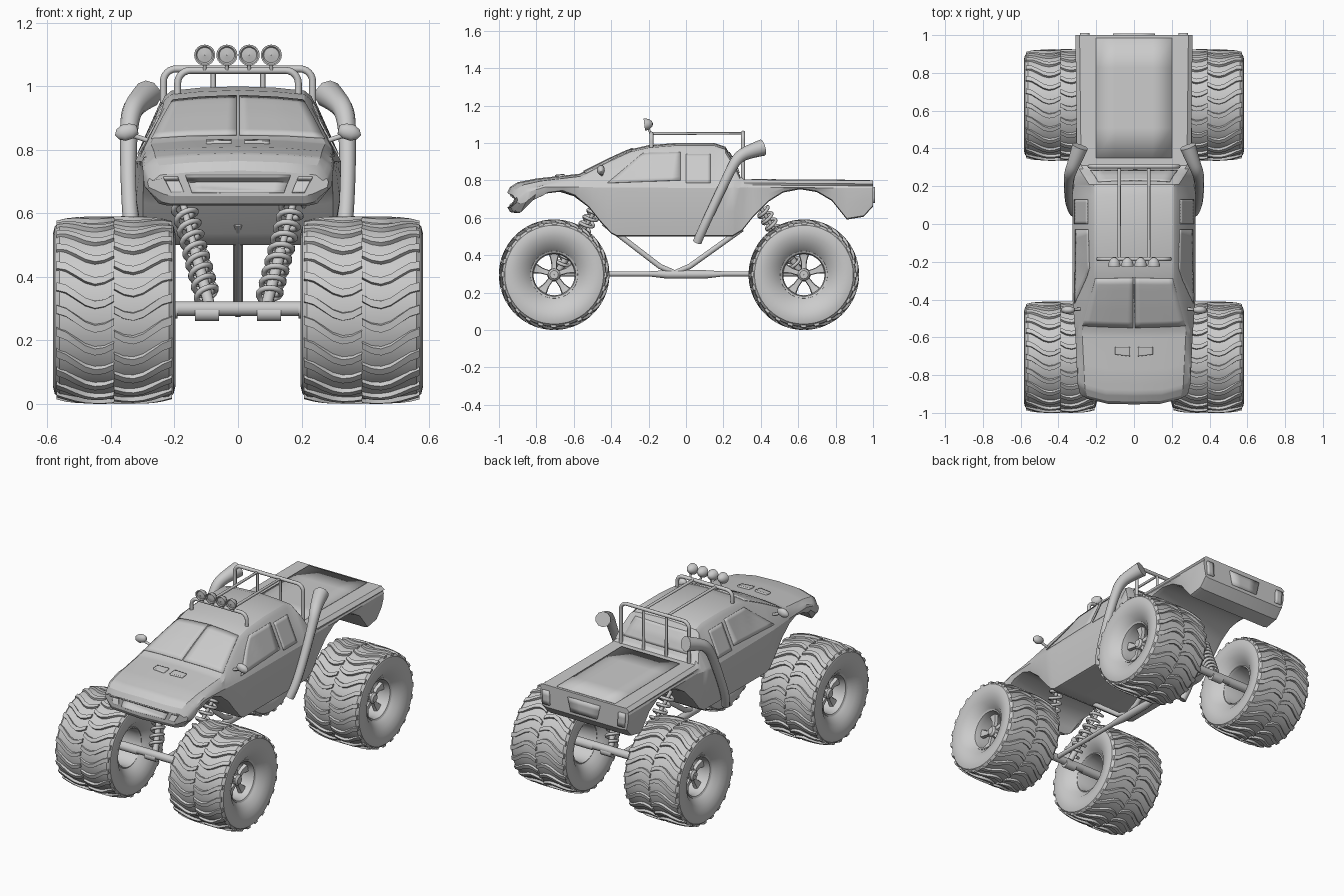
import bpy
from math import sin, cos, pi, radians
from mathutils import Vector
from mathutils.bvhtree import BVHTree

if "Cube" in bpy.data.objects:
    bpy.data.objects.remove(bpy.data.objects["Cube"])


def link(name, me, angle=35, loc=(0, 0, 0), rot=(0, 0, 0), scale=(1, 1, 1)):
    ob = bpy.data.objects.new(name, me)
    ob.location, ob.rotation_euler, ob.scale = loc, rot, scale
    bpy.context.collection.objects.link(ob)
    me.shade_smooth()
    me.set_sharp_from_angle(angle=radians(angle))
    return ob


def mesh(name, v, f):
    me = bpy.data.meshes.new(name)
    me.from_pydata(v, [], f)
    return me


def add(a, b):
    """Append geometry b to geometry a."""
    n = len(a[0])
    a[0].extend(b[0])
    a[1].extend([[i + n for i in f] for f in b[1]])


def loft(rings, closed=True, caps=False):
    n = len(rings[0])
    v = [p for r in rings for p in r]
    f = [[i * n + j, i * n + (j + 1) % n, (i + 1) * n + (j + 1) % n, (i + 1) * n + j]
         for i in range(len(rings) - 1) for j in range(n if closed else n - 1)]
    if caps:
        f += [list(range(n))[::-1], list(range(len(v) - n, len(v)))]
    return v, f


def revolve(profile, n=48):
    """Revolve (x, r) points around the x axis."""
    return loft([[(x, r * cos(2 * pi * k / n), r * sin(2 * pi * k / n)) for k in range(n)] for x, r in profile])


def tube(name, pts, r, radii=None, smooth=False, caps=True):
    cu = bpy.data.curves.new(name, 'CURVE')
    cu.dimensions, cu.bevel_depth, cu.bevel_resolution, cu.use_fill_caps = '3D', r, 3, caps
    sp = cu.splines.new('NURBS' if smooth else 'POLY')
    sp.points.add(len(pts) - 1)
    for i, p in enumerate(pts):
        sp.points[i].co = (*p, 1)
        sp.points[i].radius = radii[i] if radii else 1
    if smooth:
        sp.order_u, sp.use_endpoint_u, sp.resolution_u = 3, True, 6
    tmp = bpy.data.objects.new(name, cu)
    me = bpy.data.meshes.new_from_object(tmp)
    bpy.data.objects.remove(tmp)
    return link(name, me, 50)


def lerp(t, y):
    for (a, p), (b, q) in zip(t, t[1:]):
        if y <= b:
            k = max(0, (y - a) / (b - a))
            return p + (q - p) * k
    return t[-1][1]


# Body shell: lofted cross-sections, wheel arches come from the bottom line
TOP = [(-.955, .735), (-.94, .765), (-.9, .79), (-.8, .81), (-.57, .835), (-.42, .91), (-.3, .965), (-.2, .988),
       (-.05, 1), (.15, 1), (.21, .98), (.26, .9), (.29, .82), (.31, .803), (1, .798)]
BOT = [(-.955, .655), (-.94, .63), (-.91, .625), (-.85, .69), (-.77, .73), (-.68, .74), (-.6, .715), (-.52, .655),
       (-.46, .58), (-.4, .515), (-.37, .5), (.25, .5), (.3, .53), (.36, .605), (.44, .685), (.52, .735),
       (.61, .752), (.7, .737), (.78, .69), (.86, .59), (.95, .605), (1, .66)]
WID = [(-.955, .285), (-.9, .3), (-.6, .31), (-.4, .325), (.25, .325), (.33, .306), (1, .305)]
LOW = [(-.955, .235), (-.88, .26), (-.8, .295), (-.4, .3), (.3, .3), (1, .29)]
ROOF = [(-.955, .255), (-.9, .27), (-.57, .285), (-.3, .22), (.2, .22), (.31, .29), (1, .298)]
SHO = [(-.955, .71), (-.9, .75), (-.8, .775), (-.5, .775), (.25, .77), (.33, .775), (1, .77)]


def section(y):
    zt, zb, w, wl, wt, zs = (lerp(t, y) for t in (TOP, BOT, WID, LOW, ROOF, SHO))
    c = .018 if y < .29 else .003
    half = [(0, zb), (wl - .025, zb), (wl, zb + .006), (w - .004, zb + .5 * (zs - zb)), (w, zs - .012),
            (w - .006, zs), (wt + .012, zt - c - .014), (wt - .01, zt - c + .004), (wt * .55, zt - c * .25), (0, zt)]
    bend = max(0, (-.55 - y) / .4)
    pts = half + [(-x, z) for x, z in half[-2:0:-1]]
    return [(x, y + .05 * bend * (abs(x) / .28) ** 4, z) for x, z in pts]


ys = sorted({p[0] for t in (TOP, BOT, WID, LOW, ROOF, SHO) for p in t})
bv, bf = loft([section(y) for y in ys], caps=True)
link("body_shell", mesh("body_shell", bv, bf), 28)
tree = BVHTree.FromPolygons([Vector(p) for p in bv], bf)


def panel(name, quad, direction, mirror=False, thick=.008, n=8):
    """Thin plate projected onto the body along a direction."""
    a, b, c, d = map(Vector, quad)
    dr = Vector(direction).normalized()
    for s in ((1, -1) if mirror else (1,)):
        rings = []
        for i in range(n + 1):
            row = []
            for j in range(n + 1):
                u, t = i / n, j / n
                p = (a * (1 - u) + b * u) * (1 - t) + (d * (1 - u) + c * u) * t
                hit = tree.ray_cast(p - dr * 1.5, dr)[0] or tree.find_nearest(p)[0]
                q = hit - dr * .001
                row.append((q.x * s, q.y, q.z))
            rings.append(row)
        ob = link(name, mesh(name, *loft(rings, closed=False)))
        m = ob.modifiers.new("thickness", 'SOLIDIFY')
        m.thickness, m.offset = thick, 0


# Glass, lamps and trim plates
panel("windshield", [(.004, -.55, .85), (.272, -.545, .85), (.205, -.29, .96), (.004, -.28, .96)], (0, .5, -1), True)
panel("front_side_window", [(1, -.42, .785), (1, -.03, .80), (1, -.03, .95), (1, -.23, .945)], (-1, 0, 0), True)
panel("rear_side_window", [(1, 0, .785), (1, .13, .785), (1, .13, .94), (1, 0, .94)], (-1, 0, 0), True)
panel("rear_window", [(-.23, .28, .84), (.23, .28, .84), (.19, .225, .95), (-.19, .225, .95)], (0, -1, 0))
panel("bed_cover", [(-.2, .35, .8), (.2, .35, .8), (.2, .985, .8), (-.2, .985, .8)], (0, 0, -1), False, .006, 4)
panel("headlight", [(.17, -.95, .665), (.21, -.95, .665), (.235, -.95, .715), (.19, -.95, .715)], (0, 1, 0), True)
panel("grille", [(-.145, -.95, .665), (.145, -.95, .665), (.165, -.95, .72), (-.165, -.95, .72)], (0, 1, 0))
panel("hood_scoop", [(.02, -.7, .8), (.1, -.69, .8), (.1, -.65, .8), (.02, -.65, .8)], (0, 0, -1), True, .016)
panel("tail_light", [(.235, 1, .68), (.28, 1, .68), (.285, 1, .765), (.24, 1, .765)], (0, -1, 0), True, .02, 3)
panel("tailgate_plate", [(-.09, 1, .68), (.09, 1, .68), (.11, 1, .765), (-.11, 1, .765)], (0, -1, 0), False, .014, 3)

# Tyre with wavy staggered lugs
R = [(.125, .115), (.145, .135), (.172, .165), (.188, .205), (.193, .24), (.187, .264), (.172, .277), (0, .284)]
tyre = revolve(R + [(-x, r) for x, r in R[-2::-1]])
N = 24
for k in range(N):
    for s in (1, -1):
        rings = []
        for i in range(7):
            t = i / 6
            ang = 2 * pi * (k + (.5 if s > 0 else 0)) / N + .09 * sin(pi * 1.5 * t) - .05 * t
            base, hw = .281 - .014 * t ** 4, .042 + .012 * t
            rings.append([(s * t * .182, r * cos(ang + h), r * sin(ang + h)) for r, h in
                          ((base, -hw), (base + .0145, -hw * .85), (base + .0145, hw * .85), (base, hw))])
        v, f = loft(rings, caps=True)
        add(tyre, (v, f if s < 0 else [q[::-1] for q in f]))
tyre_mesh = mesh("tyre", *tyre)

# Rim barrel, hub and five spokes
rim = revolve([(.128, .128), (.14, .126), (.135, .116), (.11, .11), (-.12, .11), (-.135, .116), (-.128, .13)])
add(rim, revolve([(.115, .001), (.115, .022), (.105, .032), (.06, .036), (.05, .026), (-.2, .026)], 20))
for k in range(5):
    a = 2 * pi * k / 5 + pi / 2
    rings = []
    for r, w, x in ((.02, .014, .1), (.07, .016, .09), (.115, .03, .1)):
        rings.append([(x + dx, r * cos(a) - dw * w * sin(a), r * sin(a) + dw * w * cos(a))
                      for dx, dw in ((-.02, -1), (0, -.8), (0, .8), (-.02, 1))])
    add(rim, loft(rings, caps=True))
rim_mesh = mesh("rim", *rim)
AXLES = (("front", -.705), ("rear", .63))
for end, y in AXLES:
    for side, s in (("right", 1), ("left", -1)):
        for part, me in (("tyre", tyre_mesh), ("rim", rim_mesh)):
            link(f"{end}_{side}_{part}", me, 32, (s * .39, y, .2955), scale=(s, 1, 1))

# Axles, coil-over springs and chassis links
for end, y in AXLES:
    d = 1 if y < 0 else -1
    tube(end + "_axle", [(-.3, y, .3), (.3, y, .3)], .024)
    for s in (1, -1):
        a, b = Vector((s * .09, y + d * .02, .31)), Vector((s * .18, y + d * .23, .655))
        axis = (b - a).normalized()
        u = axis.cross(Vector((1, 0, 0))).normalized()
        w = axis.cross(u)
        T = 9
        tube(end + "_coil_spring", [a.lerp(b, .06 + .9 * i / (T * 14)) + (u * cos(i * 2 * pi / 14) + w * sin(i * 2 * pi / 14)) * .034
                                    for i in range(T * 14 + 1)], .009)
        tube(end + "_shock", [a, a.lerp(b, .5), a.lerp(b, .51), b], .018, [1, 1, .6, .6])
        tube(end + "_spring_mount", [(s * .06, y, .285), (s * .135, y, .285)], .026)
tube("drive_shaft", [(0, -.7, .3), (0, -.2, .3), (0, -.1, .297), (0, .1, .297), (0, .2, .3), (0, .63, .3)],
     .014, [1, 1, 1.7, 1.7, 1, 1])
tube("front_link", [(0, -.44, .57), (0, -.14, .34), (0, -.06, .305)], .015)
tube("rear_link", [(0, .3, .54), (0, .02, .34), (0, -.06, .305)], .015)

# Side exhaust stacks and mirrors
for s in (1, -1):
    tube("exhaust_stack", [(s * x, y, z) for x, y, z in
                           ((.315, .06, .47), (.335, .085, .53), (.345, .16, .69), (.345, .24, .86),
                            (.335, .28, .925), (.31, .34, .955), (.285, .41, .975))],
         .025, [1, 1, 1, 1.1, 1.3, 1.5, 1.8], smooth=True)
    tube("mirror_arm", [(s * .285, -.45, .83), (s * .345, -.455, .85)], .008)
    link("mirror", mesh("mirror", *revolve([(-.035, .001), (-.034, .014), (-.015, .024), (.01, .026), (.03, .016), (.038, .001)], 16)),
         60, (s * .35, -.455, .856), (0, s * .25, 0), (s, .8, 1))


# Roll cage
def hoop(name, w, y, z0, z1, r=.011, c=.04):
    arc = [(w - c + c * cos(a * pi / 12), z1 - c + c * sin(a * pi / 12)) for a in range(7)]
    half = [(w, z0)] + arc
    tube(name, [(x, y, z) for x, z in half] + [(-x, y, z) for x, z in half[::-1]], r)


hoop("front_roof_hoop", .19, -.185, .95, 1.05)
hoop("rear_roof_hoop", .235, .305, .79, 1.055)
for s in (1, -1):
    tube("roof_rail", [(s * .078, -.185, 1.05), (s * .078, .305, 1.052), (s * .078, .306, .79)], .009)

# Roof lights
lamp = mesh("roof_light", *revolve([(-.028, .001), (-.025, .014), (-.008, .027), (.012, .033), (.018, .033),
                                   (.018, .028), (.013, .024), (.016, .001)], 24))
for i in range(4):
    x = -.105 + .07 * i
    link("roof_light", lamp, 40, (x, -.205, 1.1), (0, .12, -pi / 2))
    tube("light_post", [(x, -.19, 1.05), (x, -.2, 1.08)], .006)
